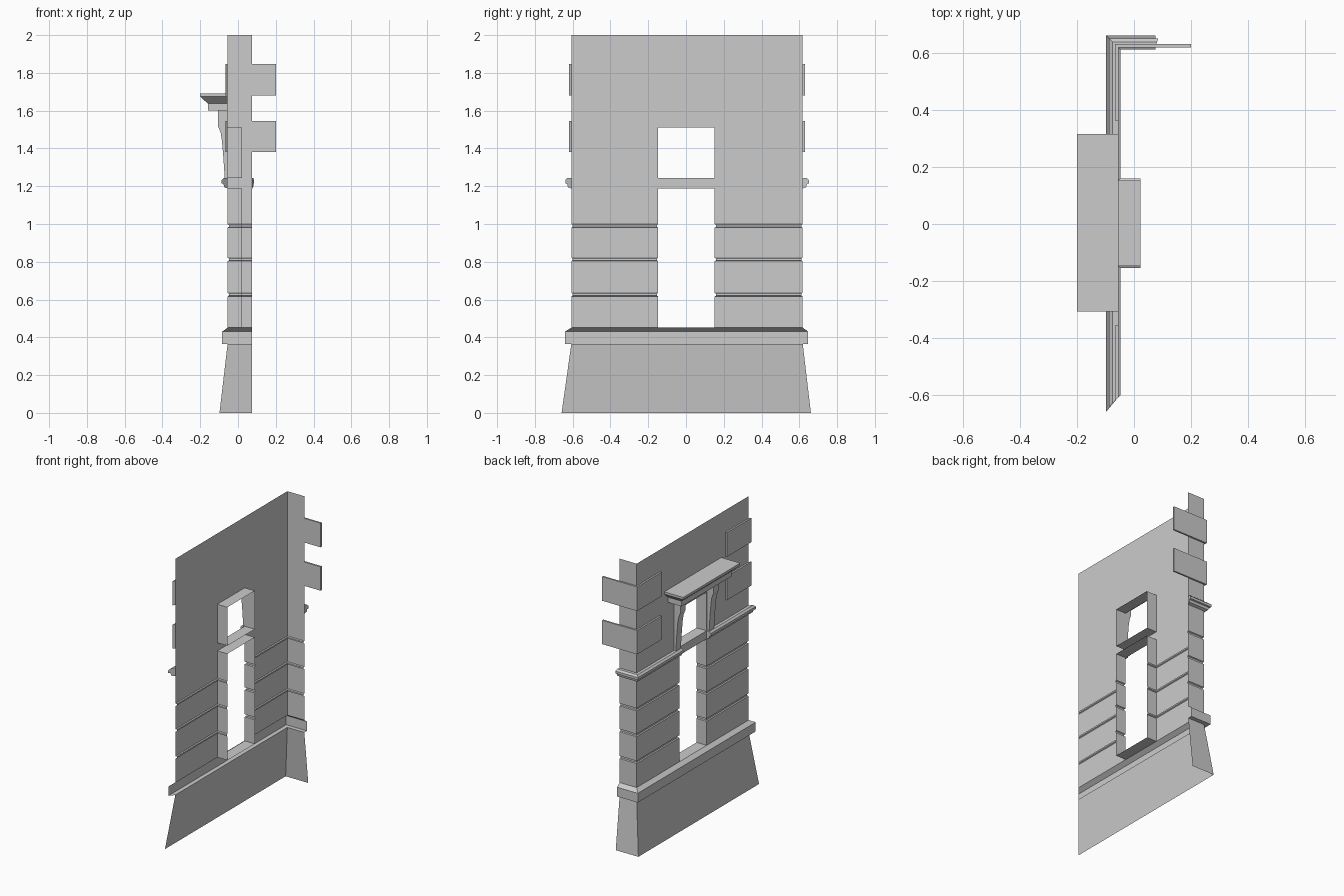
import bpy
import bmesh
from mathutils import Vector

if "Cube" in bpy.data.objects:
    bpy.data.objects.remove(bpy.data.objects["Cube"], do_unlink=True)

stone = bpy.data.materials.new("grey_stone")
stone.use_nodes = True
GREY = (0.6, 0.6, 0.6, 1)
stone.diffuse_color = GREY
stone.node_tree.nodes["Principled BSDF"].inputs["Base Color"].default_value = GREY

# Main plan lines of the wall
FACE, BACK, REVEAL = -0.055, 0.075, 0.022
Y0, Y1 = -0.607, 0.618
HOLE0, HOLE1 = -0.147, 0.152
SILL, HEAD, WIN0, WIN1, TOP = 0.451, 1.188, 1.244, 1.51, 2.0


def finish(bm, name):
    bmesh.ops.remove_doubles(bm, verts=bm.verts, dist=0.0001)
    mesh = bpy.data.meshes.new(name)
    bm.to_mesh(mesh)
    bm.free()
    mesh.materials.append(stone)
    obj = bpy.data.objects.new(name, mesh)
    bpy.context.collection.objects.link(obj)
    return obj


def sweep(bm, path, profile, start=0.0, end=0.0, closed=False, lids=False):
    """Sweep (outward offset, height) points along a plan path with mitred corners.
    start and end lengthen the ends in proportion to the offset."""
    pts = [Vector(p) for p in path]
    dirs = [(b - a).normalized() for a, b in zip(pts, pts[1:])]
    left = [Vector((-d.y, d.x)) for d in dirs]
    rows = []
    for i, p in enumerate(pts):
        if i == 0:
            m = left[0] - dirs[0] * start
        elif i == len(pts) - 1:
            m = left[-1] + dirs[-1] * end
        else:
            m = left[i - 1] + left[i]
        rows.append([bm.verts.new((*(p + m * o), z)) for o, z in profile])
    n = len(profile)
    for a, b in zip(rows, rows[1:]):
        for j in range(n if closed else n - 1):
            k = (j + 1) % n
            bm.faces.new((a[j], a[k], b[k], b[j]))
    if closed:
        bm.faces.new(rows[0][::-1])
        bm.faces.new(rows[-1])
    if lids:
        bm.faces.new([r[0] for r in rows])
        bm.faces.new([r[-1] for r in rows][::-1])


def rect(bm, x0, x1, y0, y1, z):
    bm.faces.new([bm.verts.new((x, y, z)) for x, y in
                  ((x0, y0), (x1, y0), (x1, y1), (x0, y1))])


# Wall shell: full-length runs and the piers beside the openings
full = [(FACE, Y0), (FACE, Y1), (BACK, Y1)]
near_pier = [(FACE, Y0), (FACE, HOLE0), (REVEAL, HOLE0)]
far_pier = [(REVEAL, HOLE1), (FACE, HOLE1), (FACE, Y1), (BACK, Y1)]

plinth = [(0.043, 0), (0, 0.366), (0.029, 0.366), (0.029, 0.43), (0, SILL)]
bm = bmesh.new()
sweep(bm, full, plinth, start=1.2)
finish(bm, "plinth")

rusticated = [(0, SILL)]
for z in (0.626, 0.812, 0.99):
    rusticated += [(0, z - 0.009), (-0.007, z - 0.005), (-0.007, z + 0.005), (0, z + 0.009)]
rusticated.append((0, HEAD))

bm = bmesh.new()
for profile in (rusticated, [(0, WIN0), (0, WIN1)]):
    sweep(bm, near_pier, profile, start=1)
    sweep(bm, far_pier, profile)
for lo, hi in ((HEAD, WIN0), (WIN1, TOP)):
    sweep(bm, full, [(0, lo), (0, hi)])
for z in (SILL, HEAD, WIN0, WIN1):
    rect(bm, FACE, REVEAL, HOLE0, HOLE1, z)
finish(bm, "wall")

# Belt course, broken at the window
belt = [(0, 1.188), (0.018, 1.195), (0.022, 1.212), (0.032, 1.215),
        (0.032, 1.232), (0.02, 1.244), (0, 1.244)]
bm = bmesh.new()
sweep(bm, near_pier[:2], belt, start=1, closed=True)
sweep(bm, far_pier[1:], belt, end=0.3, closed=True)
finish(bm, "belt_course")

# Corner blocks
bm = bmesh.new()
for lo, hi in ((1.38, 1.545), (1.68, 1.847)):
    block = [(0, lo), (0.012, lo), (0.012, hi), (0, hi)]
    sweep(bm, [(FACE, Y0), (FACE, -0.355)], block, start=1, closed=True)
    sweep(bm, [(FACE, 0.363), (FACE, Y1), (0.2, Y1)], block, closed=True)
finish(bm, "corner_blocks")

# Window hood
bm = bmesh.new()
sweep(bm, [(FACE, -0.267), (-0.16, -0.267), (-0.16, 0.276), (FACE, 0.276)],
      [(0, 1.602), (0, 1.638), (0.04, 1.674), (0.04, 1.69)], lids=True)
finish(bm, "window_hood")

# Scrolled brackets under the hood
outline = [(FACE, 1.602), (-0.105, 1.602), (-0.105, 1.515), (-0.092, 1.485),
           (-0.085, 1.44), (-0.078, 1.36), (-0.07, 1.24), (FACE, 1.22)]
for name, y in (("near_bracket", HOLE0 - 0.06), ("far_bracket", HOLE1 + 0.005)):
    bm = bmesh.new()
    side = bm.faces.new([bm.verts.new((x, y, z)) for x, z in outline])
    grown = bmesh.ops.extrude_face_region(bm, geom=[side])["geom"]
    bmesh.ops.translate(bm, vec=(0, 0.055, 0),
                        verts=[v for v in grown if isinstance(v, bmesh.types.BMVert)])
    bmesh.ops.recalc_face_normals(bm, faces=bm.faces)
    finish(bm, name)
